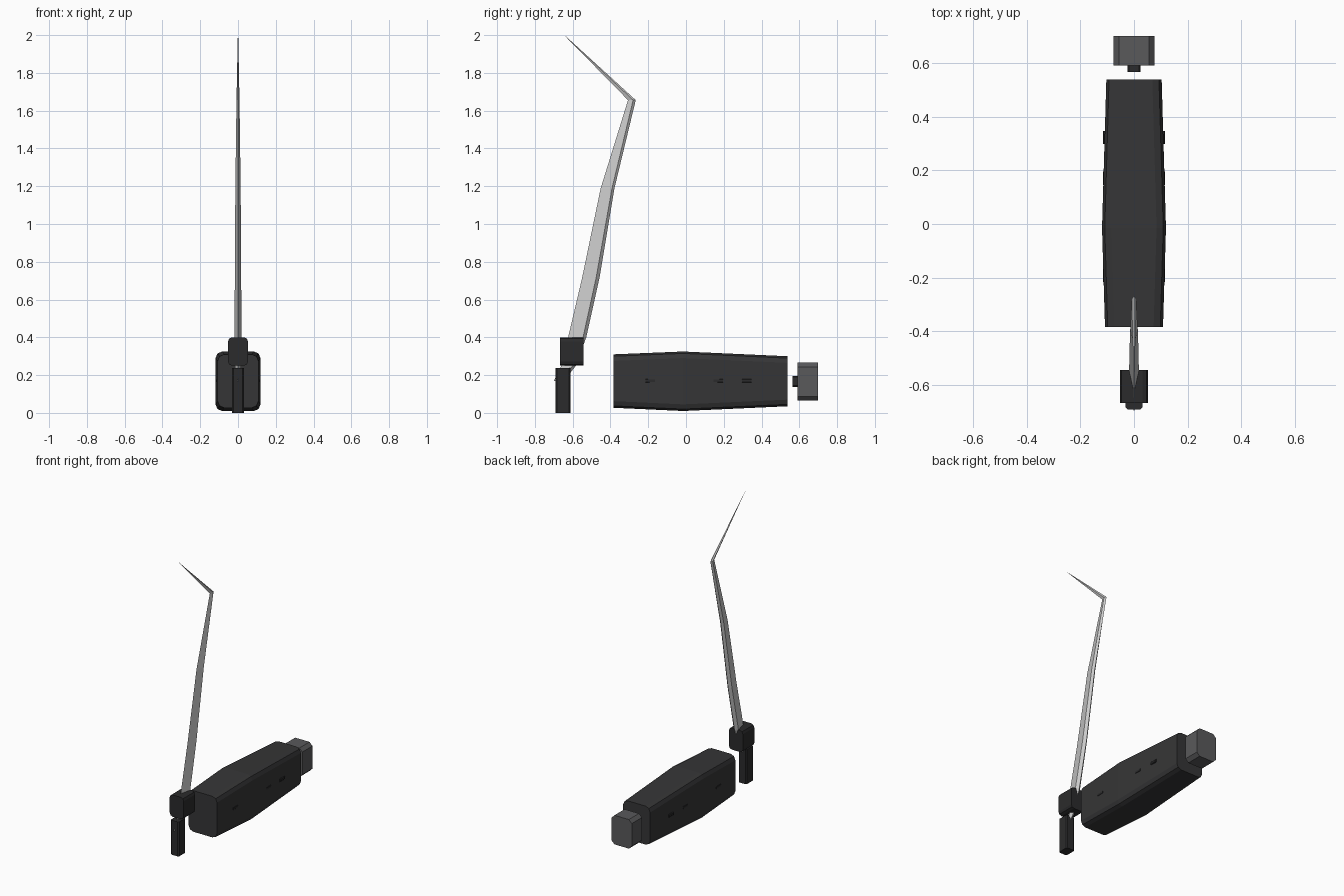
import bpy, bmesh, math

if "Cube" in bpy.data.objects:
    bpy.data.objects.remove(bpy.data.objects["Cube"])


def material(name, v):
    m = bpy.data.materials.new(name)
    m.diffuse_color = (v, v, v * 1.04, 1)
    m.use_nodes = True
    m.node_tree.nodes["Principled BSDF"].inputs["Base Color"].default_value = m.diffuse_color
    return m


DARK = material("dark_grip", 0.036)
BLACK = material("black_fitting", 0.024)
GREY = material("grey_metal", 0.1)


def finish(name, bm, mat=None):
    bmesh.ops.recalc_face_normals(bm, faces=bm.faces)
    me = bpy.data.meshes.new(name)
    bm.to_mesh(me)
    bm.free()
    ob = bpy.data.objects.new(name, me)
    bpy.context.collection.objects.link(ob)
    if mat:
        me.materials.append(mat)
    return ob


def loft(name, rings, mat=None):
    """Skin equal-sized closed rings and cap both ends."""
    bm = bmesh.new()
    vs = [[bm.verts.new(p) for p in ring] for ring in rings]
    n = len(vs[0])
    for a, b in zip(vs, vs[1:]):
        for i in range(n):
            j = (i + 1) % n
            bm.faces.new((a[i], a[j], b[j], b[i]))
    bm.faces.new(vs[0])
    bm.faces.new(vs[-1])
    bmesh.ops.remove_doubles(bm, verts=bm.verts, dist=1e-5)
    return finish(name, bm, mat)


def rounded(hw, lo, hi, r, seg):
    """Rounded rectangle outline as (u, v) points."""
    pts = []
    for k, (sx, v) in enumerate(((1, hi), (-1, hi), (-1, lo), (1, lo))):
        cu, cv = sx * (hw - r), v - r if v == hi else v + r
        for i in range(seg + 1):
            a = math.radians(90 * (k + i / seg))
            pts.append((cu + r * math.cos(a), cv + r * math.sin(a)))
    return pts


def bar_y(name, stations, r, seg, mat):
    """Rounded bar running along y; stations are (y, half width, z low, z high)."""
    return loft(name, [[(u, y, v) for u, v in rounded(hw, lo, hi, r, seg)]
                       for y, hw, lo, hi in stations], mat)


# Handle body, swelling in the middle
bar_y("handle_body", [(-0.383, 0.108, 0.027, 0.31),
                      (-0.015, 0.119, 0.01, 0.325),
                      (0.537, 0.103, 0.035, 0.30)], 0.035, 2, DARK)

# Rivets through the handle
for i, y in enumerate((-0.19, 0.17, 0.322)):
    bar_y(f"handle_rivet_{i + 1}", [(y - 0.025, 0.1155, 0.16, 0.18),
                                    (y + 0.025, 0.1155, 0.16, 0.18)], 0.004, 1, BLACK)

# Pommel and its short neck
bar_y("pommel", [(0.59, 0.077, 0.066, 0.266), (0.70, 0.077, 0.066, 0.266)], 0.022, 1, GREY)
bar_y("pommel_neck", [(0.565, 0.025, 0.138, 0.195),
                      (0.592, 0.025, 0.138, 0.195)], 0.006, 1, BLACK)

# Guard block around the blade root
bar_y("guard_block", [(-0.667, 0.053, 0.25, 0.40),
                      (-0.543, 0.053, 0.25, 0.40)], 0.022, 2, BLACK)

# Upright post under the guard
loft("guard_post", [[(u, v, z) for u, v in rounded(0.031, -0.69, -0.612, 0.007, 1)]
                    for z in (0.0, 0.237)], BLACK)

# Blade: kite section of cutting edge, ridges and spine, bent near the tip
# stations: front y, ridge y, back y, z, half thickness
blade = [(-0.70, -0.66, -0.645, 0.17, 0.007),
         (-0.66, -0.60, -0.583, 0.25, 0.017),
         (-0.624, -0.545, -0.528, 0.40, 0.018),
         (-0.55, -0.476, -0.458, 0.715, 0.017),
         (-0.452, -0.392, -0.379, 1.188, 0.014),
         (-0.307, -0.28, -0.266, 1.656, 0.008),
         (-0.645, -0.645, -0.643, 2.0, 0.001)]
loft("blade", [[(0, f, z), (w, m, z), (0, b, z), (-w, m, z)]
               for f, m, b, z, w in blade])
